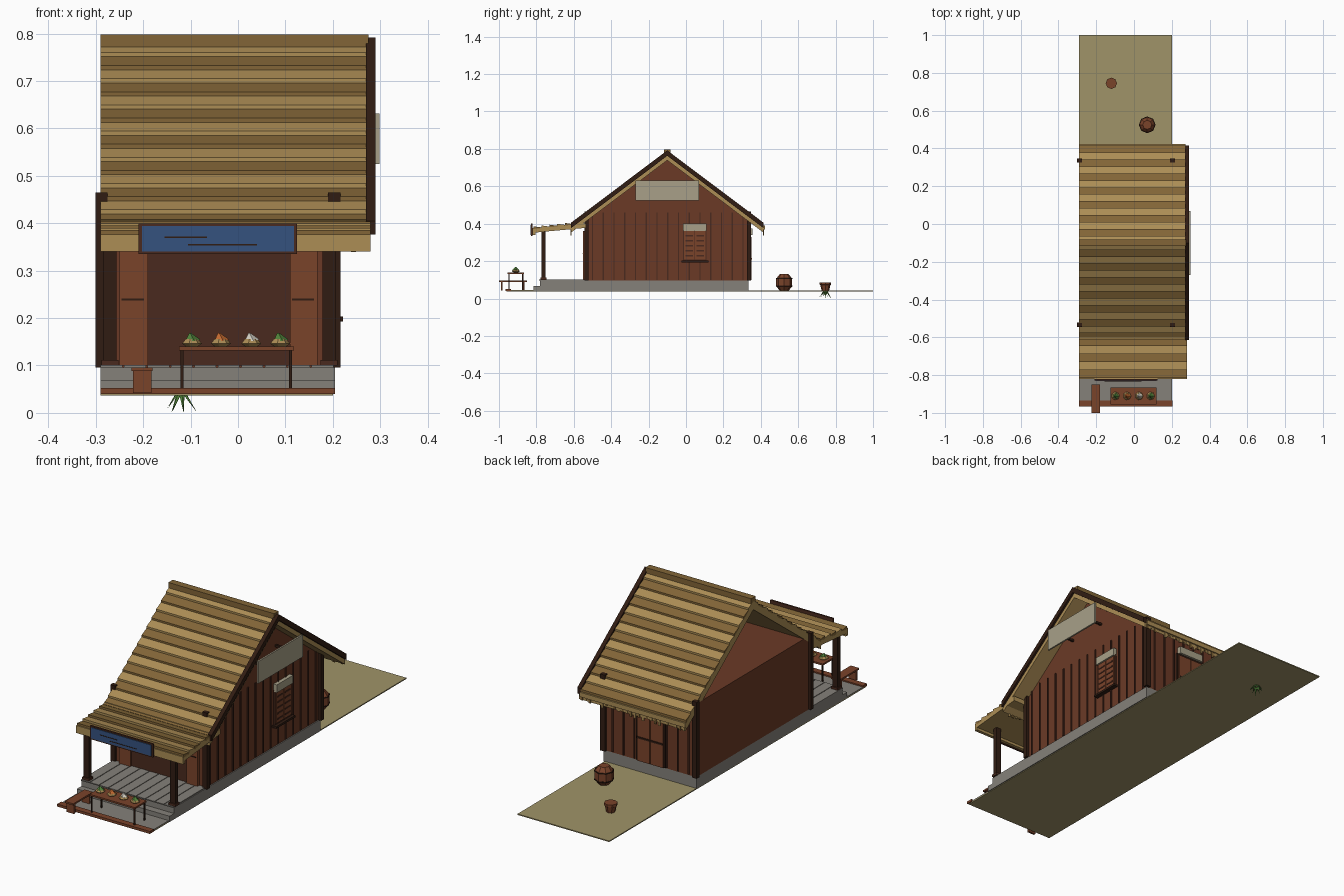
import bpy, bmesh, math, random
from mathutils import Matrix, Vector

if "Cube" in bpy.data.objects:
    bpy.data.objects.remove(bpy.data.objects["Cube"])
random.seed(4)

def mat(name, hexcol):
    m = bpy.data.materials.new(name)
    c = [int(hexcol[i:i + 2], 16) / 255 for i in (0, 2, 4)]
    m.diffuse_color = [((v + .055) / 1.055) ** 2.4 for v in c] + [1]
    m.use_nodes = True
    m.node_tree.nodes["Principled BSDF"].inputs["Base Color"].default_value = m.diffuse_color
    return m

LIGHT, DARK = mat("thatch_light", "AC8D55"), mat("thatch_dark", "826537")
WALL, DOOR = mat("wall_wood", "6B3A26"), mat("door_wood", "7A432A")
DEEP, TRIM = mat("deep_wood", "4A2A1E"), mat("trim_wood", "301C12")
STONE, SOIL = mat("stone", "85817A"), mat("soil", "A09468")
BLUE, PALE = mat("blue_paint", "35527F"), mat("pale_board", "A8A088")
GREEN, ORANGE, WHITE = mat("leaf", "4F8038"), mat("orange", "C46A30"), mat("white", "D0CCC0")

def finish(name, bm, m):
    bmesh.ops.recalc_face_normals(bm, faces=bm.faces)
    me = bpy.data.meshes.new(name)
    bm.to_mesh(me)
    bm.free()
    me.materials.append(m)
    ob = bpy.data.objects.new(name, me)
    bpy.context.collection.objects.link(ob)
    return ob

def prism(name, pts, x0, x1, m):
    """Extrude a (y, z) outline from x0 to x1."""
    bm = bmesh.new()
    a = [bm.verts.new((x0, y, z)) for y, z in pts]
    b = [bm.verts.new((x1, y, z)) for y, z in pts]
    bm.faces.new(a)
    bm.faces.new(b)
    for i in range(len(pts)):
        j = (i + 1) % len(pts)
        bm.faces.new((a[i], a[j], b[j], b[i]))
    return finish(name, bm, m)

def box(name, x0, x1, y0, y1, z0, z1, m):
    return prism(name, [(y0, z0), (y1, z0), (y1, z1), (y0, z1)], x0, x1, m)

def lathe(name, x, y, profile, n, m):
    """Closed solid from (radius, z) rings."""
    bm = bmesh.new()
    rings = [[bm.verts.new((x + r * math.cos(2 * math.pi * k / n),
                            y + r * math.sin(2 * math.pi * k / n), z)) for k in range(n)]
             for r, z in profile]
    for a, b in zip(rings, rings[1:]):
        for k in range(n):
            bm.faces.new((a[k], a[(k + 1) % n], b[(k + 1) % n], b[k]))
    bm.faces.new(rings[0])
    bm.faces.new(rings[-1])
    return finish(name, bm, m)

# ground, paving, foundation and steps
box("ground", -.29, .2, -.96, 1, .037, .042, SOIL)
box("front_paving", -.29, .2, -.935, -.78, .042, .046, STONE)
box("front_kerb_board", -.29, .205, -.965, -.935, .04, .052, DOOR)
box("foundation", -.29, .205, -.78, .335, .04, .096, STONE)
box("step", -.29, .205, -.815, -.78, .04, .068, STONE)
for i in range(10):
    x = -.29 + i * .0495
    box("porch_floor_plank", x, x + .046, -.785, -.535, .096, .101, STONE)

# house body and right gable
box("house_body", -.29, .2, -.535, .335, .096, .45, WALL)
prism("right_gable", [(-.535, .42), (.335, .42), (-.1, .745)], .19, .2, WALL)
for i in range(15):
    y = -.5 + i * .0575
    box("side_batten", .2, .205, y - .003, y + .003, .1, .46, DEEP)
for i in range(8):
    x = -.25 + i * .058
    box("back_batten", x - .003, x + .003, .335, .34, .1, .45, DEEP)
for x in (-.288, .203):
    for y in (-.533, .337):
        box("corner_post", x - .013, x + .013, y - .011, y + .011, .096, .465, TRIM)
for x in (-.27, .192):
    box("porch_post", x - .014, x + .014, -.772, -.752, .1, .37, TRIM)
    box("porch_post_foot", x - .018, x + .018, -.778, -.746, .1, .112, DEEP)

# front entrance with folded leaves
box("entrance_panel", -.19, .11, -.54, -.535, .1, .36, DEEP)
for x0, x1 in ((-.25, -.19), (.11, .168)):
    box("door_leaf", x0, x1, -.55, -.535, .1, .36, DOOR)
    box("door_latch", x0 + .004, x1 - .008, -.553, -.55, .237, .241, TRIM)

# side window
box("window_frame", .2, .208, -.015, .11, .2, .37, DEEP)
for y0, y1 in ((-.01, .046), (.049, .105)):
    box("window_shutter", .208, .212, y0, y1, .21, .36, DOOR)
    for i in range(5):
        z = .225 + i * .027
        box("shutter_slat", .212, .214, y0 + .008, y1 - .008, z, z + .007, DEEP)
box("window_sill", .2, .222, -.025, .12, .193, .203, TRIM)
box("window_lintel", .2, .218, -.015, .11, .362, .4, PALE)

# back door
box("back_door_frame", -.13, .025, .335, .344, .1, .34, TRIM)
for x0, x1 in ((-.122, -.055), (-.05, .017)):
    box("back_door_leaf", x0, x1, .344, .349, .1, .33, DOOR)
box("back_door_bar", -.122, .017, .349, .353, .21, .218, TRIM)
box("back_door_lintel", -.12, .015, .335, .355, .34, .375, PALE)

# main roof: slab, lapped rows, rake boards and eave fringe, both slopes
ROWS = 14
for s, side in ((-1, "front"), (1, "back")):
    def at(t, dz=0):
        return (-.1 + s * .515 * t, .785 - .387 * t + dz)
    prism(side + "_roof_slab", [at(0, -.012), at(1, -.012), at(1, -.046), at(0, -.046)], -.29, .268, LIGHT)
    for i in range(ROWS):
        a, b = i / ROWS, (i + 1) / ROWS
        prism(side + "_thatch_row", [at(a, -.006), at(b, .003), at(b, -.014), at(a, -.014)],
              -.29, .272, DARK if i % 2 else LIGHT)
    prism(side + "_rake_board", [at(0, .007), at(1, .007), at(1, -.022), at(0, -.022)], .27, .29, TRIM)
    prism(side + "_rake_under", [at(0, -.022), at(1, -.022), at(1, -.046), at(0, -.046)], .262, .28, LIGHT)
    y, z = at(1)
    box(side + "_eave_pole", -.29, .272, y - .01, y + .008, z - .03, z - .008, LIGHT)
    for i in range(26):
        x = -.285 + i * .0218
        drop = random.uniform(.03, .062)
        box(side + "_fringe", x, x + .011, y - .003, y + .003, z - drop, z - .02, DARK if i % 2 else LIGHT)
box("ridge_cap", -.29, .275, -.117, -.083, .772, .798, DARK)

# porch roof
prism("porch_roof", [(-.815, .352), (-.815, .372), (-.535, .402), (-.535, .378)], -.29, .28, LIGHT)
for i in range(6):
    y = -.815 + i * .042
    z = .372 + i * .0045
    prism("porch_thatch_row", [(y, z - .004), (y, z + .014), (y + .044, z + .008), (y + .044, z)],
          -.29, .28, LIGHT if i % 2 else DARK)
box("porch_fascia", -.29, .28, -.82, -.805, .34, .376, LIGHT)

# signs, left blank apart from worn paint streaks
box("front_sign_frame", -.21, .125, -.828, -.82, .335, .4, DEEP)
box("front_sign_panel", -.203, .118, -.831, -.828, .341, .394, BLUE)
box("sign_streak", -.155, -.065, -.8325, -.831, .369, .372, TRIM)
box("sign_streak", -.105, .04, -.8325, -.831, .353, .356, TRIM)
box("gable_board", .29, .298, -.27, .07, .525, .632, PALE)
for y in (-.2, 0):
    box("gable_board_bracket", .2, .29, y - .005, y + .005, .575, .585, TRIM)

# market table and produce
box("table_top", -.125, .118, -.955, -.865, .132, .14, DOOR)
for x in (-.118, .111):
    for y in (-.947, -.873):
        box("table_leg", x - .003, x + .003, y - .003, y + .003, .042, .132, TRIM)
for x, m in ((-.098, GREEN), (-.037, ORANGE), (.027, WHITE), (.088, GREEN)):
    lathe("produce_basket", x, -.91, [(.013, .14), (.022, .146), (.014, .156)], 7, LIGHT)
    heap = lathe("produce_heap", 0, 0, [(.019, 0), (.002, .018)], 5, m)
    heap.matrix_world = Matrix.Translation((x, -.91, .151)) @ Matrix.Rotation(-.2, 4, 'Y')

# bench
box("bench_seat", -.225, -.18, -1, -.85, .088, .096, DOOR)
for y in (-.985, -.868):
    box("bench_leg", -.222, -.183, y - .005, y + .005, .042, .088, DOOR)

# barrel, pot and drooping plant
lathe("barrel", .07, .525, [(.024, .042), (.043, .066), (.043, .106), (.024, .13)], 8, DOOR)
for z in (.064, .104):
    lathe("barrel_hoop", .07, .525, [(.0445, z), (.0445, z + .005)], 8, TRIM)
lathe("pot", -.12, .745, [(.02, .042), (.027, .072), (.03, .074), (.03, .086)], 8, DOOR)
for i in range(9):
    a = i * 2 * math.pi / 9
    r = random.uniform(.025, .042)
    tip = Vector((-.12 + r * math.cos(a), .745 + r * math.sin(a), random.uniform(0, .014)))
    side = Vector((-math.sin(a), math.cos(a), 0)) * .006
    root = Vector((-.12 + .008 * math.cos(a), .745 + .008 * math.sin(a), .042))
    if i == 0:
        tip.z = 0
    bm = bmesh.new()
    vs = [bm.verts.new(p) for p in (root - side, root + side, root + Vector((0, 0, .005)), tip)]
    for f in ((0, 1, 2), (0, 1, 3), (1, 2, 3), (2, 0, 3)):
        bm.faces.new([vs[k] for k in f])
    finish("plant_leaf", bm, GREEN)
